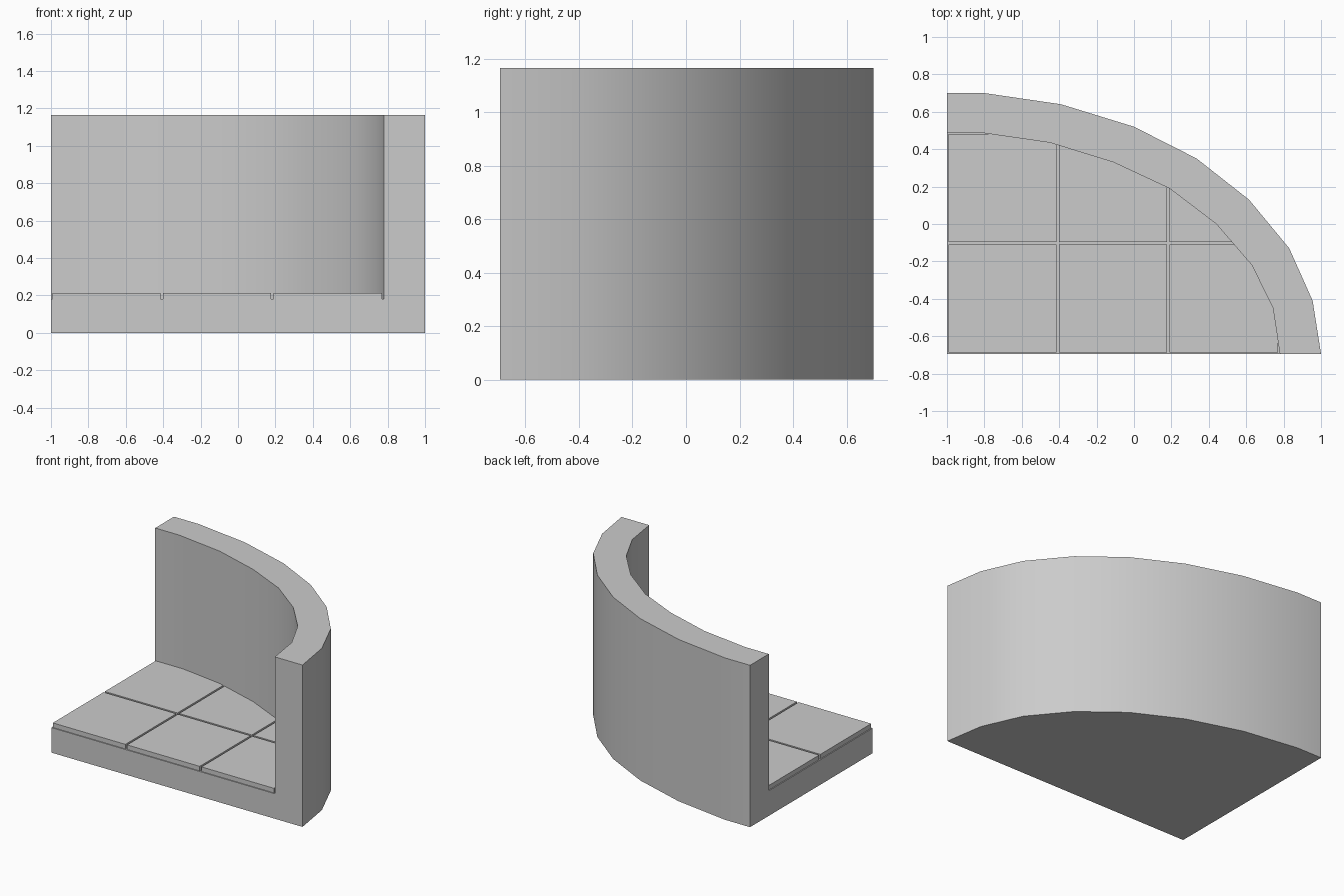
import bpy, bmesh, math
from mathutils import Vector

cube = bpy.data.objects.get("Cube")
if cube:
    bpy.data.objects.remove(cube)

HEIGHT, FLOOR, TILE_TOP = 1.165, 0.18, 0.213
FRONT = -0.695
OUTER = [(-1, .7), (-.8, .7), (-.39, .64), (0, .52), (.335, .35),
         (.615, .13), (.83, -.13), (.955, -.41), (1, FRONT)]
INNER = [(-1, .487), (-.81, .487), (-.45, .435), (-.11, .33), (.19, .19),
         (.44, 0), (.63, -.22), (.743, -.45), (.78, FRONT)]

stone = bpy.data.materials.new("grey_stone")
stone.use_nodes = True
GREY = (0.6, 0.6, 0.6, 1)
stone.diffuse_color = GREY
stone.node_tree.nodes["Principled BSDF"].inputs["Base Color"].default_value = GREY


def finish(bm, name):
    bmesh.ops.recalc_face_normals(bm, faces=bm.faces)
    mesh = bpy.data.meshes.new(name)
    bm.to_mesh(mesh)
    bm.free()
    mesh.materials.append(stone)
    obj = bpy.data.objects.new(name, mesh)
    bpy.context.collection.objects.link(obj)
    return obj


# Curved wall and floor slab in one solid
bm = bmesh.new()


def ring(points, z):
    return [bm.verts.new((x, y, z)) for x, y in points]


out_low, out_high = ring(OUTER, 0), ring(OUTER, HEIGHT)
in_low, in_high = ring(INNER, FLOOR), ring(INNER, HEIGHT)
corner_low, corner_high = ring([(-1, FRONT)], 0)[0], ring([(-1, FRONT)], FLOOR)[0]
for a, b in ((out_low, out_high), (out_high, in_high), (in_high, in_low)):
    for i in range(len(a) - 1):
        bm.faces.new((a[i], a[i + 1], b[i + 1], b[i]))
bm.faces.new(out_low + [corner_low])
bm.faces.new(in_low + [corner_high])
for end in (0, -1):
    bm.faces.new((corner_low, out_low[end], out_high[end],
                  in_high[end], in_low[end], corner_high))
wall = finish(bm, "curved_wall_and_floor")
bpy.context.view_layer.objects.active = wall
wall.select_set(True)
bpy.ops.object.shade_smooth_by_angle(angle=math.radians(30))
wall.select_set(False)

# Floor tiles: square cells trimmed to the inside of the wall
PITCH, GAP = 0.592, 0.007
for row in range(2):
    for col in range(3):
        bm = bmesh.new()
        bm.faces.new([bm.verts.new((x, y, FLOOR))
                      for x, y in INNER + [(-1, FRONT)]])
        low = Vector((-1 + col * PITCH + GAP, FRONT + row * PITCH + GAP, 0))
        high = low + Vector((PITCH - 2 * GAP, PITCH - 2 * GAP, 0))
        for axis in (Vector((1, 0, 0)), Vector((0, 1, 0))):
            for point, normal in ((low, -axis), (high, axis)):
                bmesh.ops.bisect_plane(
                    bm, geom=bm.verts[:] + bm.edges[:] + bm.faces[:],
                    plane_co=point, plane_no=normal, clear_outer=True)
        top = bmesh.ops.extrude_face_region(bm, geom=bm.faces[:])
        for v in top["geom"]:
            if isinstance(v, bmesh.types.BMVert):
                v.co.z = TILE_TOP
        finish(bm, f"floor_tile_{row + 1}_{col + 1}")
